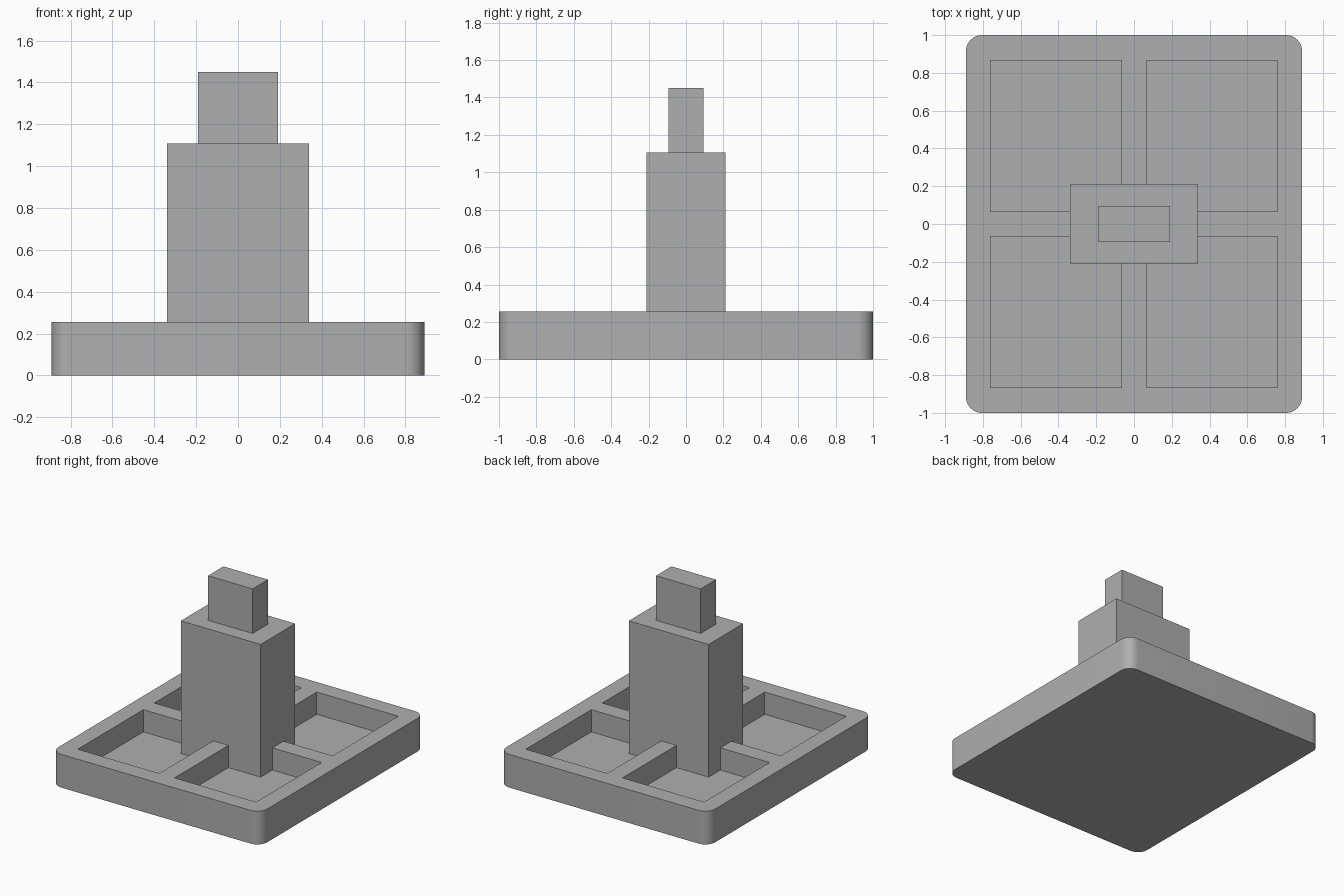
import bpy
import bmesh
from math import radians

old = bpy.data.objects.get("Cube")
if old:
    bpy.data.objects.remove(old, do_unlink=True)

# One plain material for the whole model
grey = bpy.data.materials.new("plain grey")
grey.use_nodes = True
colour = (0.43, 0.43, 0.43, 1)
grey.diffuse_color = colour
grey.node_tree.nodes["Principled BSDF"].inputs["Base Color"].default_value = colour

BASE_TOP = 0.256
FLOOR = 0.085


def box(name, low, high, corner=0):
    """Box between two corners, with optional rounded upright edges."""
    bm = bmesh.new()
    bmesh.ops.create_cube(bm, size=1)
    for v in bm.verts:
        v.co = [(a + b) / 2 + c * (b - a) for a, b, c in zip(low, high, v.co)]
    if corner:
        upright = [e for e in bm.edges
                   if abs(e.verts[0].co.z - e.verts[1].co.z) > 0.01]
        bmesh.ops.bevel(bm, geom=upright, offset=corner, segments=10,
                        profile=0.5, affect='EDGES')
    mesh = bpy.data.meshes.new(name)
    bm.to_mesh(mesh)
    bm.free()
    mesh.materials.append(grey)
    obj = bpy.data.objects.new(name, mesh)
    bpy.context.collection.objects.link(obj)
    return obj


# Tray base with rounded corners
base = box("base_tray", (-0.89, -1, 0), (0.89, 1, BASE_TOP), corner=0.085)
bpy.context.view_layer.objects.active = base
base.select_set(True)

# Four pockets, leaving a rim and crossed ribs
for sx in (-1, 1):
    for sy in (-1, 1):
        xs = sorted((sx * 0.065, sx * 0.76))
        ys = sorted((sy * 0.067, sy * 0.865))
        cutter = box("pocket_cutter", (xs[0], ys[0], FLOOR), (xs[1], ys[1], 0.4))
        cutter.hide_render = True
        cut = base.modifiers.new("pocket", 'BOOLEAN')
        cut.operation = 'DIFFERENCE'
        cut.solver = 'EXACT'
        cut.object = cutter
        bpy.ops.object.modifier_apply(modifier=cut.name)
        bpy.data.objects.remove(cutter, do_unlink=True)
bpy.ops.object.shade_smooth_by_angle(angle=radians(30))

# Central post and the narrower tenon on top
box("post", (-0.34, -0.21, 0.04), (0.34, 0.21, 1.107))
box("tenon", (-0.19, -0.094, 1.08), (0.19, 0.094, 1.45))
